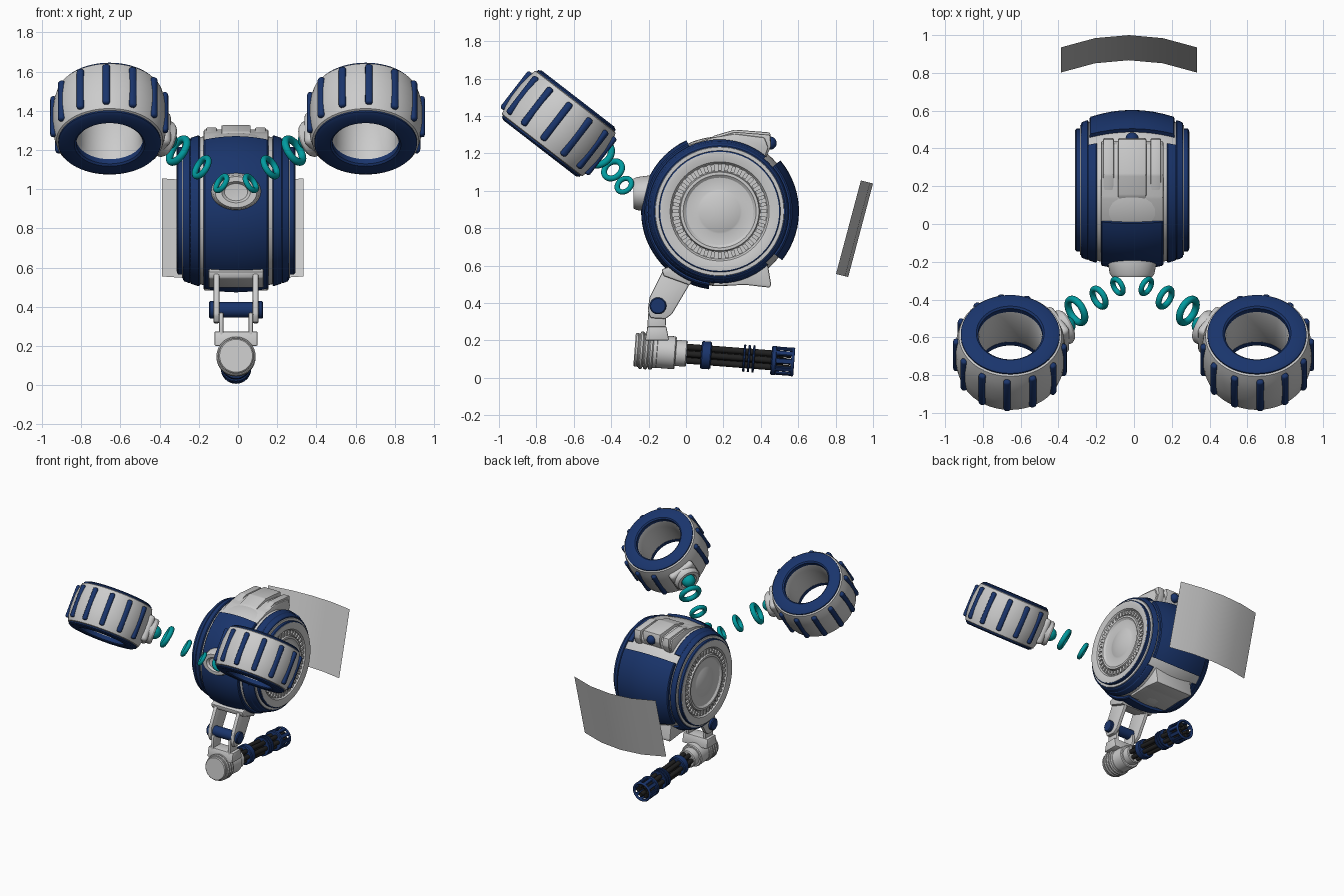
import bpy, bmesh
from math import sin, cos, pi, radians as rad
from mathutils import Vector as V, Matrix

if "Cube" in bpy.data.objects:
    bpy.data.objects.remove(bpy.data.objects["Cube"])

def material(name, col):
    m = bpy.data.materials.new(name)
    m.diffuse_color = (*col, 1)
    m.use_nodes = True
    m.node_tree.nodes["Principled BSDF"].inputs["Base Color"].default_value = m.diffuse_color
    return m

NAVY = material("navy", (0.01, 0.035, 0.15))
TEAL = material("teal", (0.0, 0.33, 0.35))
BLACK = material("black", (0.015, 0.015, 0.015))
X, Y, Z = V((1, 0, 0)), V((0, 1, 0)), V((0, 0, 1))
C = -0.01                                # body centre line in x
BODY = V((C, 0.18, 0.89))

def finish(bm, name, mat):
    bmesh.ops.remove_doubles(bm, verts=bm.verts, dist=1e-5)
    bmesh.ops.recalc_face_normals(bm, faces=bm.faces)
    me = bpy.data.meshes.new(name)
    bm.to_mesh(me)
    bm.free()
    ob = bpy.data.objects.new(name, me)
    bpy.context.collection.objects.link(ob)
    if mat:
        me.materials.append(mat)
    return ob

def lathe(name, prof, o, e1, e2, mat=None, a0=0, a1=360, closed=False, n=64):
    """Turn (radius, height) points round e1 x e2; a partial turn gets end caps."""
    bm = bmesh.new()
    ax = e1.cross(e2).normalized()
    full = a1 - a0 >= 360
    steps = n if full else max(3, int(n * (a1 - a0) / 360))
    rings = []
    for i in range(steps if full else steps + 1):
        a = rad(a0 + (a1 - a0) * i / steps)
        d = e1 * cos(a) + e2 * sin(a)
        rings.append([bm.verts.new(o + d * r + ax * t) for r, t in prof])
    m = len(prof)
    for i in range(steps):
        p, q = rings[i], rings[(i + 1) % len(rings)]
        for j in range(m if closed else m - 1):
            k = (j + 1) % m
            bm.faces.new((p[j], q[j], q[k], p[k]))
    if not full:
        bm.faces.new(rings[0])
        bm.faces.new(rings[-1])
    return finish(bm, name, mat)

def rod(name, a, b, r, mat=None, n=32, bev=0.006):
    d = b - a
    L = d.length
    e1 = d.orthogonal().normalized()
    e2 = d.normalized().cross(e1)
    return lathe(name, [(0, 0), (r - bev, 0), (r, bev), (r, L - bev), (r - bev, L), (0, L)], a, e1, e2, mat, n=n)

def box(name, c, size, mat=None, basis=(X, Y, Z), bev=0.01, seg=2):
    bm = bmesh.new()
    bmesh.ops.create_cube(bm, size=1)
    bmesh.ops.scale(bm, vec=size, verts=bm.verts)
    if bev:
        bmesh.ops.bevel(bm, geom=bm.edges[:], offset=bev, segments=seg, affect='EDGES', profile=0.5)
    rot = Matrix(basis).transposed().to_4x4()
    bm.transform(Matrix.Translation(c) @ rot)
    return finish(bm, name, mat)

def slab(name, pts, x0, x1, mat=None, bev=0.008):
    """Side outline (y, z) extruded from x0 to x1."""
    bm = bmesh.new()
    f = bm.faces.new([bm.verts.new((C + x0, y, z)) for y, z in pts])
    r = bmesh.ops.extrude_face_region(bm, geom=[f])
    bmesh.ops.translate(bm, vec=(x1 - x0, 0, 0), verts=[v for v in r["geom"] if isinstance(v, bmesh.types.BMVert)])
    bmesh.ops.recalc_face_normals(bm, faces=bm.faces)
    bmesh.ops.bevel(bm, geom=bm.edges[:], offset=bev, segments=2, affect='EDGES', profile=0.5)
    return finish(bm, name, mat)

def ring(name, o, axis, R, r, mat):
    e1 = axis.orthogonal().normalized()
    prof = [(R + r * cos(2 * pi * i / 14), r * sin(2 * pi * i / 14)) for i in range(14)]
    return lathe(name, prof, o, e1, axis.normalized().cross(e1), mat, closed=True, n=40)

def ball(name, o, r, mat):
    return lathe(name, [(r * sin(pi * i / 14), -r * cos(pi * i / 14)) for i in range(15)], o, X, Y, mat, n=28)

# Body barrel and raised shell panels
def R(x):
    return 0.40 - 0.75 * x * x

def panel(name, x0, x1, a0, a1, off, mat):
    xs = [x0 + (x1 - x0) * i / 8 for i in range(9)]
    prof = [(R(x) - 0.02, x) for x in (x1, x0)]
    e = 0.006
    prof += [(R(x0) + off - e, x0), (R(x0 + e) + off, x0 + e)]
    prof += [(R(x) + off, x) for x in xs[1:-1]]
    prof += [(R(x1 - e) + off, x1 - e), (R(x1) + off - e, x1)]
    return lathe(name, prof, BODY, Y, Z, mat, a0, a1, True, 72)

xs = [-0.275 + 0.55 * i / 16 for i in range(17)]
lathe("body_barrel", [(0, xs[0])] + [(R(x), x) for x in xs] + [(0, xs[-1])], BODY, Y, Z, n=72)
panel("front_panel", -0.165, 0.165, 115, 262, 0.02, NAVY)
panel("back_panel", -0.225, 0.225, -38, 40, 0.024, NAVY)
for s in (-1, 1):
    panel("side_band", *sorted((s * 0.185, s * 0.235)), 50, 312, 0.012, NAVY)
    panel("outer_band", *sorted((s * 0.232, s * 0.27)), 0, 360, 0.012, NAVY)
    # Round side plate, dish and ring of teeth
    lathe("side_rim", [(0.30, s * 0.26), (0.325, s * 0.26), (0.325, s * 0.295), (0.318, s * 0.30), (0.30, s * 0.30)],
          BODY, Y, Z, NAVY, closed=True)
    lathe("side_dish", [(0.318, s * 0.28), (0.318, s * 0.302), (0.30, s * 0.303), (0.265, s * 0.295), (0.255, s * 0.28),
          (0.215, s * 0.28), (0.21, s * 0.297), (0.195, s * 0.297), (0.18, s * 0.285), (0.12, s * 0.278),
          (0.11, s * 0.282), (0.06, s * 0.295), (0, s * 0.30)], BODY, Y, Z)
    for i in range(40):
        a = 2 * pi * i / 40
        d = Y * cos(a) + Z * sin(a)
        box("dish_tooth", BODY + d * 0.235 + X * s * 0.283, (0.016, 0.034, 0.02), None, (X, d, X.cross(d)), 0)

# Top hood with raised strips, rear knob, chin block
slab("hood_base", [(0.0, 1.24), (0.14, 1.285), (0.26, 1.305), (0.42, 1.285), (0.44, 1.23), (0.40, 1.12), (0.15, 1.1)], -0.165, 0.165)
top = [(0.09, 1.25), (0.15, 1.295), (0.26, 1.327), (0.45, 1.312), (0.455, 1.25), (0.41, 1.15), (0.2, 1.15)]
slab("hood_centre", top, -0.075, 0.075)
for s in (-1, 1):
    slab("hood_strip", [(y, z - 0.012) for y, z in top], s * 0.125 - 0.028, s * 0.125 + 0.028)
ball("rear_knob", V((C, 0.45, 1.255)), 0.035, NAVY)
slab("chin_block", [(0.14, 0.49), (0.32, 0.497), (0.45, 0.482), (0.455, 0.50), (0.435, 0.62), (0.36, 0.70), (0.2, 0.62)], -0.165, 0.165)

# Front socket for the ring arms
lathe("front_socket", [(1.12, -0.06), (1.1, 0.02), (1.0, 0.085), (0.9, 0.10), (0.62, 0.10), (0.5, 0.085), (0, 0.08)],
      V((C, -0.18, 0.985)), X * 0.118, Z * 0.088, n=40)

# Side pods with fins, hub and floating ring arms
U, W = V((0, 0.61, 0.79)).normalized(), V((0, -0.79, 0.61)).normalized()
for s in (-1, 1):
    P = V((s * 0.653 - 0.002, -0.68, 1.36))
    lathe("pod_shell", [(0.25, -0.155), (0.272, -0.145), (0.284, -0.10), (0.291, -0.04), (0.291, 0.04), (0.284, 0.10),
          (0.272, 0.145), (0.25, 0.155), (0.18, 0.155), (0.165, 0.11), (0.165, -0.11), (0.18, -0.155)],
          P, W, X, closed=True, n=72)
    for t in (-1, 1):
        lathe("pod_end_ring", [(0.17, t * 0.13), (0.17, t * 0.16), (0.18, t * 0.168), (0.245, t * 0.168),
              (0.262, t * 0.158), (0.262, t * 0.14)], P, W, X, NAVY, closed=True, n=64)
    for k in range(11):
        a = rad(-s * (80 - 27.8 * k))
        d = W * cos(a) + X * sin(a)
        box("pod_fin", P + d * 0.286, (0.034, 0.038, 0.25), NAVY, (d, U.cross(d), U), 0.014, 3)
    a = rad(-s * 121)
    d = W * cos(a) + X * sin(a)
    box("hub_base", P + d * 0.285, (0.06, 0.20, 0.20), None, (d, U.cross(d), U), 0.025, 3)
    lathe("pod_hub", [(0.095, 0.25), (0.095, 0.335), (0.085, 0.35), (0.062, 0.35), (0.055, 0.33), (0, 0.325)],
          P, U, d.cross(U), n=40)
    ball("hub_ball", P + d * 0.345, 0.05, TEAL)
    for x, y, z, r1, r2 in ((0.075, -0.33, 1.03, 0.042, 0.014), (0.175, -0.39, 1.112, 0.053, 0.016), (0.295, -0.46, 1.197, 0.068, 0.019)):
        ring("arm_ring", V((C + s * x, y, z)), V((s * 0.76, -0.42, 0.5)), r1, r2, TEAL)

# Curved screen behind the body
bm = bmesh.new()
rows = []
for t in (0, 1):
    row = []
    for i in range(5):
        f = i / 2 - 1
        b = 1 - f * f
        row.append(bm.verts.new((-0.027 + 0.36 * f, 0.802 + 0.133 * t + 0.065 * b, 0.555 + 0.5 * t - 0.016 * b)))
    rows.append(row)
for i in range(4):
    bm.faces.new((rows[0][i], rows[0][i + 1], rows[1][i + 1], rows[1][i]))
finish(bm, "screen", None)

# Hanging bracket and joint
slab("bracket_top", [(-0.13, 0.58), (-0.02, 0.62), (0.04, 0.53), (0.02, 0.495), (-0.12, 0.545)], -0.14, 0.14)
for s in (-1, 1):
    slab("bracket_arm", [(-0.12, 0.58), (0.025, 0.51), (-0.075, 0.34), (-0.11, 0.315), (-0.19, 0.32), (-0.205, 0.36), (-0.195, 0.43)],
         s * 0.10 - 0.015, s * 0.10 + 0.015)
    slab("lower_link", [(-0.20, 0.37), (-0.105, 0.37), (-0.11, 0.235), (-0.21, 0.235)], s * 0.075 - 0.012, s * 0.075 + 0.012)
    rod("joint_cap", V((C + s * 0.11, -0.15, 0.385)), V((C + s * 0.138, -0.15, 0.385)), 0.045, NAVY)
rod("joint_axle", V((C - 0.11, -0.15, 0.385)), V((C + 0.11, -0.15, 0.385)), 0.04, NAVY)
slab("link_base", [(-0.205, 0.275), (-0.105, 0.275), (-0.09, 0.20), (-0.22, 0.20)], -0.11, 0.11)

# Rotary barrel unit, tilted slightly down
def at(y):
    return V((C, y, 0.15 - 0.077 * (y + 0.27)))

A = (at(1) - at(0)).normalized()
B = A.cross(X).normalized()
for i in range(4):
    y = -0.275 + i * 0.026
    rod("rear_cap_rib", at(y), at(y + 0.022), 0.10 if i else 0.09)
rod("rear_cap", at(-0.26), at(-0.15), 0.09)
rod("housing", at(-0.165), at(-0.055), 0.088)
rod("neck", at(-0.06), at(0.005), 0.07)
rod("barrel_core", at(0), at(0.52), 0.025, BLACK, 16)
for i in range(6):
    a = pi * i / 3
    d = (X * cos(a) + B * sin(a)) * 0.042
    rod("barrel", at(0) + d, at(0.56) + d, 0.017, BLACK, 14, 0.003)
rod("barrel_collar", at(0.08), at(0.135), 0.074, NAVY)
for y in (0.305, 0.33, 0.355):
    rod("barrel_disc", at(y), at(y + 0.012), 0.073, NAVY, bev=0.003)
rod("muzzle_disc", at(0.455), at(0.485), 0.078, NAVY)
ring("muzzle_lip", at(0.57), A, 0.069, 0.009, NAVY)
for i in range(10):
    a = 2 * pi * i / 10
    d = X * cos(a) + B * sin(a)
    box("muzzle_bar", at(0.525) + d * 0.069, (0.014, 0.028, 0.10), NAVY, (d, A.cross(d), A), 0.003, 1)

# Smooth shading with sharp edges kept
bpy.ops.object.select_all(action='SELECT')
bpy.context.view_layer.objects.active = bpy.context.selected_objects[0]
bpy.ops.object.shade_smooth_by_angle(angle=rad(32))
